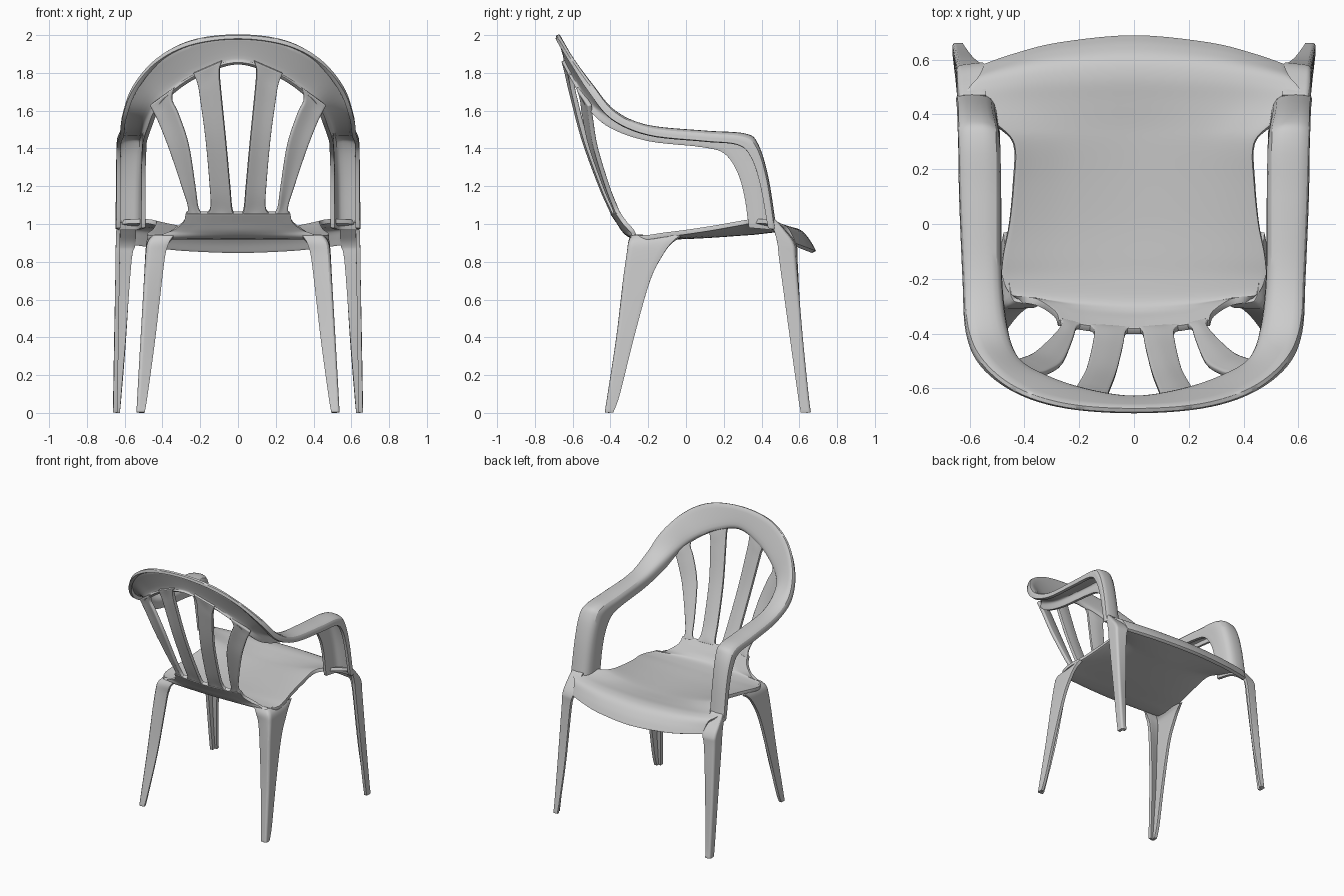
import bpy
from mathutils import Vector


def catmull(pts, n):
    """Smooth points through a list of vectors, n steps per span."""
    p = [pts[0] * 2 - pts[1]] + pts + [pts[-1] * 2 - pts[-2]]
    out = []
    for i in range(1, len(p) - 2):
        a, b, c, d = p[i - 1:i + 3]
        for k in range(n):
            t = k / n
            out.append(0.5 * (2 * b + (c - a) * t + (2 * a - 5 * b + 4 * c - d) * t * t
                              + (3 * b - a - 3 * c + d) * t ** 3))
    return out + [pts[-1].copy()]


def sheet(name, rows, thick, n_along=5, n_across=5, mirror=False):
    """Loft a smooth grid through rows of points and thicken it."""
    rows = [catmull([Vector(p) for p in r], n_across) for r in rows]
    cols = [catmull(list(c), n_along) for c in zip(*rows)]
    m = len(cols[0])
    verts = [v for c in cols for v in c]
    faces = [(i * m + j, i * m + j + 1, (i + 1) * m + j + 1, (i + 1) * m + j)
             for i in range(len(cols) - 1) for j in range(m - 1)]
    me = bpy.data.meshes.new(name)
    me.from_pydata(verts, [], faces)
    ob = bpy.data.objects.new(name, me)
    bpy.context.collection.objects.link(ob)
    s = ob.modifiers.new("Thickness", 'SOLIDIFY')
    s.thickness, s.offset = thick, 0
    b = ob.modifiers.new("Soft edge", 'BEVEL')
    b.width, b.segments, b.limit_method, b.angle_limit = thick * 0.3, 2, 'ANGLE', 1.0
    if mirror:
        ob.modifiers.new("Mirror", 'MIRROR').use_mirror_merge = False
    bpy.context.view_layer.objects.active = ob
    ob.select_set(True)
    bpy.ops.object.shade_smooth_by_angle()
    ob.select_set(False)
    return ob


def lerp_table(tab, t):
    for (a, va), (b, vb) in zip(tab, tab[1:]):
        if t <= b:
            return va + (vb - va) * (t - a) / (b - a)
    return tab[-1][1]


# Arms and top rail: one channel swept from the back centre to the seat front
# each station: outer lip, outer top, inner top, inner flange
half = [
    [(0, -.680, 1.978), (0, -.672, 1.988), (0, -.638, 1.88), (0, -.648, 1.85)],
    [(.25, -.662, 1.945), (.24, -.655, 1.957), (.18, -.612, 1.83), (.18, -.624, 1.80)],
    [(.428, -.607, 1.85), (.415, -.60, 1.865), (.33, -.562, 1.75), (.322, -.575, 1.715)],
    [(.55, -.515, 1.70), (.535, -.50, 1.73), (.435, -.495, 1.65), (.425, -.515, 1.61)],
    [(.603, -.395, 1.555), (.588, -.38, 1.59), (.485, -.38, 1.57), (.468, -.40, 1.51)],
    [(.615, -.2, 1.47), (.60, -.2, 1.508), (.505, -.2, 1.505), (.492, -.2, 1.44)],
    [(.627, .09, 1.438), (.612, .1, 1.478), (.507, .1, 1.476), (.495, .08, 1.408)],
    [(.63, .27, 1.42), (.617, .3, 1.462), (.51, .3, 1.46), (.497, .2, 1.375)],
    [(.632, .34, 1.36), (.622, .37, 1.41), (.515, .36, 1.405), (.5, .27, 1.28)],
    [(.632, .39, 1.22), (.625, .423, 1.24), (.525, .41, 1.24), (.5, .31, 1.15)],
    [(.634, .435, .98), (.63, .465, .97), (.53, .455, .97), (.5, .335, .98)],
]
left = [[(-x, y, z) for x, y, z in r] for r in half[:0:-1]]
sheet("arms_and_top_rail", left + half, .022, 6, 5)

# Seat with turned-up back and rolled front lip
# per row: half width, centre y, centre z, edge lift in z, edge shift in y
seat = [
    (.275, -.391, 1.06, .0, .03), (.29, -.357, 1.01, .0, .03),
    (.355, -.325, .963, .0, .04), (.44, -.285, .937, -.005, .02),
    (.478, -.2, .93, .0, 0), (.478, -.12, .93, .012, 0), (.455, 0, .932, .025, 0),
    (.44, .15, .94, .04, 0), (.438, .29, .95, .055, 0), (.50, .36, .955, .06, 0),
    (.61, .45, .965, .045, 0), (.60, .535, .973, .02, -.04), (.565, .60, .958, .015, -.07),
    (.55, .645, .91, .02, -.09), (.545, .678, .852, .04, -.105),
]
us = [-1, -.8, -.5, 0, .5, .8, 1]
sheet("seat", [[(w * u, y + dy * u * u, z + dz * u * u) for u in us]
               for w, y, z, dz, dy in seat], .024)

# Back slats: left and right edge in front view, laid on the curved back
back_y = [(.94, -.30), (1.05, -.385), (1.2, -.452), (1.4, -.53), (1.6, -.588), (1.85, -.648), (2, -.68)]


def on_back(x, z):
    return Vector((x, lerp_table(back_y, z) + .4 * x * x, z))


def slat(name, edges):
    rows = []
    for i, (l, r) in enumerate(edges):
        l, r = on_back(*l), on_back(*r)
        bow = 0 if i in (0, len(edges) - 1) else .005
        rows.append([l, (l + r) / 2 + Vector((0, bow, 0)), r])
    sheet(name, rows, .024, 5, 4, mirror=True)


slat("inner_slat", [((.005, 1.05), (.17, 1.05)), ((.03, 1.075), (.146, 1.09)), ((.042, 1.2), (.15, 1.2)),
                    ((.065, 1.45), (.172, 1.45)), ((.09, 1.7), (.2, 1.66)),
                    ((.098, 1.81), (.213, 1.74)), ((.085, 1.865), (.235, 1.80))])
slat("outer_slat", [((.19, 1.05), (.276, 1.045)), ((.212, 1.09), (.265, 1.09)), ((.227, 1.2), (.298, 1.2)),
                    ((.262, 1.42), (.365, 1.4)), ((.315, 1.58), (.42, 1.54)),
                    ((.35, 1.66), (.447, 1.595)), ((.335, 1.725), (.465, 1.63))])


# Legs: L-shaped section given as (x, y) points per height
def leg(name, sections):
    rows = []
    for z, a, c, d in sections:
        a, c, d = (Vector((*p, z)) for p in (a, c, d))
        rows.append([a, a.lerp(c, .8), c.lerp((a + d) / 2, .06), c.lerp(d, .2), d])
    sheet(name, rows, .022, 5, 4, mirror=True)


leg("front_leg", [
    (1.02, (.628, .44), (.626, .462), (.54, .462)),
    (.96, (.634, .468), (.632, .515), (.54, .52)),
    (.89, (.636, .485), (.636, .563), (.545, .573)),
    (.8, (.637, .495), (.637, .573), (.565, .58)),
    (.4, (.643, .55), (.645, .608), (.593, .603)),
    (.1, (.648, .592), (.65, .638), (.617, .635)),
    (.002, (.65, .608), (.652, .65), (.625, .65))])
leg("rear_leg", [
    (.935, (.466, -.03), (.44, -.275), (.34, -.285)),
    (.9, (.474, -.075), (.468, -.295), (.365, -.295)),
    (.84, (.48, -.12), (.478, -.305), (.385, -.295)),
    (.7, (.487, -.19), (.487, -.325), (.405, -.305)),
    (.4, (.503, -.275), (.505, -.36), (.44, -.34)),
    (.1, (.52, -.35), (.522, -.405), (.48, -.395)),
    (.002, (.525, -.385), (.527, -.42), (.495, -.415))])
